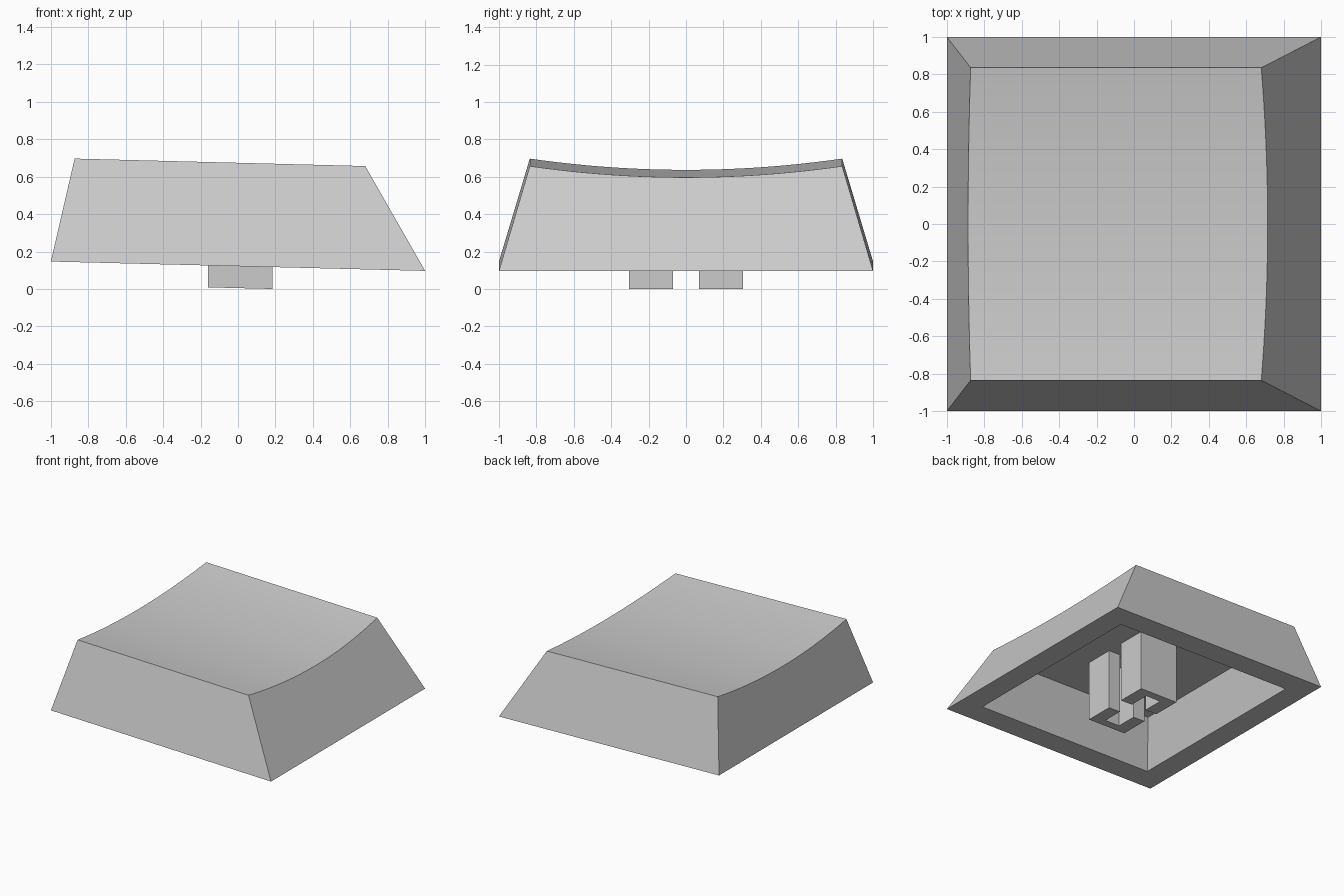
import bpy, bmesh

if "Cube" in bpy.data.objects:
    bpy.data.objects.remove(bpy.data.objects["Cube"], do_unlink=True)

TILT = -0.025        # slope of the whole cap along x
SEGMENTS = 24        # steps across the dished top

grey = bpy.data.materials.new("light_grey")
grey.use_nodes = True
colour = (0.6, 0.6, 0.6, 1)
grey.diffuse_color = colour
grey.node_tree.nodes["Principled BSDF"].inputs["Base Color"].default_value = colour


def finish(name, bm):
    bmesh.ops.recalc_face_normals(bm, faces=bm.faces)
    mesh = bpy.data.meshes.new(name)
    bm.to_mesh(mesh)
    bm.free()
    mesh.materials.append(grey)
    obj = bpy.data.objects.new(name, mesh)
    bpy.context.collection.objects.link(obj)
    bpy.ops.object.select_all(action="DESELECT")
    obj.select_set(True)
    bpy.context.view_layer.objects.active = obj
    bpy.ops.object.shade_smooth_by_angle(angle=0.5)
    return obj


def tilted_ring(bm, x0, x1, y, z):
    """Rectangle of vertices lying on the tilted plane at height z."""
    corners = [(x0, -y), (x1, -y), (x1, y), (x0, y)]
    return [bm.verts.new((px, py, z + TILT * px)) for px, py in corners]


# Hollow cap: dished top, sloping walls, flat rim and inner cavity
bm = bmesh.new()
rim = tilted_ring(bm, -1, 1, 1, 0.122)
lip = tilted_ring(bm, -0.81, 0.81, 0.81, 0.122)
ceiling = tilted_ring(bm, -0.71, 0.59, 0.68, 0.50)

low_edge, high_edge = [], []
for i in range(SEGMENTS + 1):
    t = 2 * i / SEGMENTS - 1
    dip = 0.06 * (1 - t * t)
    y = 0.835 * t
    high_edge.append(bm.verts.new((-0.873 - 0.23 * dip, y, 0.697 - dip)))
    low_edge.append(bm.verts.new((0.68 + 0.57 * dip, y, 0.657 - dip)))

for i in range(SEGMENTS):
    bm.faces.new((high_edge[i], low_edge[i], low_edge[i + 1], high_edge[i + 1]))
bm.faces.new((rim[0], rim[1], low_edge[0], high_edge[0]))
bm.faces.new((rim[2], rim[3], high_edge[-1], low_edge[-1]))
bm.faces.new([rim[1], rim[2]] + low_edge[::-1])
bm.faces.new([rim[3], rim[0]] + high_edge)
for outer, inner in ((rim, lip), (lip, ceiling)):
    for i in range(4):
        j = (i + 1) % 4
        bm.faces.new((outer[i], outer[j], inner[j], inner[i]))
bm.faces.new(ceiling)
finish("cap_shell", bm)

# Stem: two facing channel-shaped prongs under the ceiling
CHANNEL = [(-0.16, 0.07), (-0.055, 0.07), (-0.055, 0.24), (0.08, 0.24),
           (0.08, 0.07), (0.185, 0.07), (0.185, 0.305), (-0.16, 0.305)]
for name, side in (("stem_back", 1), ("stem_front", -1)):
    bm = bmesh.new()
    levels = [[bm.verts.new((x, side * y, z + TILT * x)) for x, y in CHANNEL]
              for z in (0.005, 0.505)]
    for level in levels:
        bm.faces.new(level)
    for i in range(len(CHANNEL)):
        j = (i + 1) % len(CHANNEL)
        bm.faces.new((levels[0][i], levels[0][j], levels[1][j], levels[1][i]))
    finish(name, bm)
